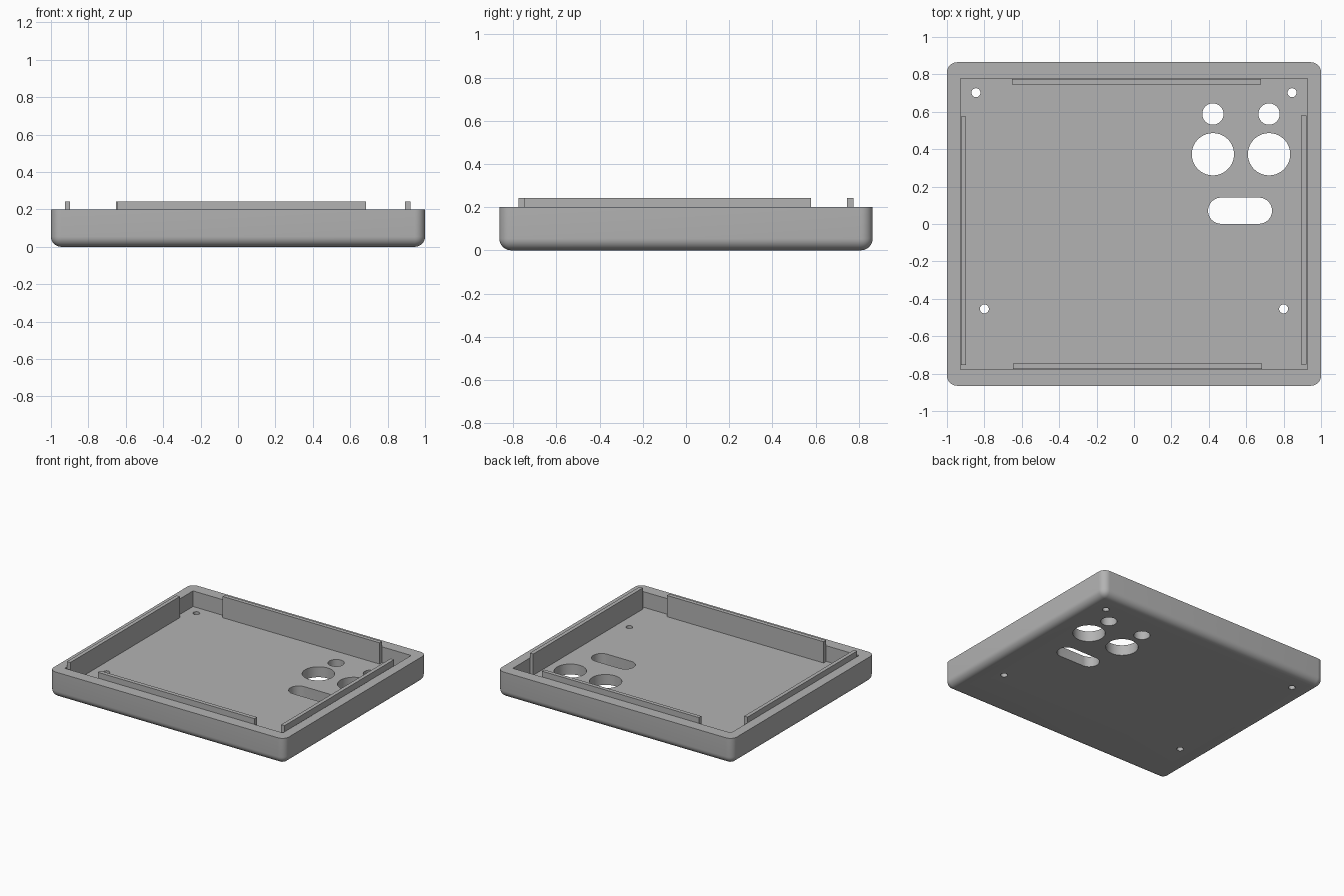
import bpy, bmesh, math

if "Cube" in bpy.data.objects:
    bpy.data.objects.remove(bpy.data.objects["Cube"], do_unlink=True)

FLOOR, RIM, RAIL_TOP = 0.08, 0.2, 0.243
HALF_X, HALF_Y, RADIUS = 1.0, 0.865, 0.055

grey = bpy.data.materials.new("plain grey")
grey.use_nodes = True
grey.diffuse_color = (0.45, 0.45, 0.45, 1)
grey.node_tree.nodes["Principled BSDF"].inputs["Base Color"].default_value = grey.diffuse_color


def make_object(name, bm):
    bmesh.ops.recalc_face_normals(bm, faces=bm.faces)
    mesh = bpy.data.meshes.new(name)
    bm.to_mesh(mesh)
    bm.free()
    mesh.materials.append(grey)
    obj = bpy.data.objects.new(name, mesh)
    bpy.context.collection.objects.link(obj)
    return obj


def box_mesh(x0, x1, y0, y1, z0, z1):
    bm = bmesh.new()
    bmesh.ops.create_cube(bm, size=1)
    for v in bm.verts:
        v.co.x = x1 if v.co.x > 0 else x0
        v.co.y = y1 if v.co.y > 0 else y0
        v.co.z = z1 if v.co.z > 0 else z0
    return bm


def round_cutter(x, y, radius, stretch=0, sides=48):
    """Upright prism; stretch pulls the two halves apart into a slot."""
    bm = bmesh.new()
    rim = []
    for i in range(sides):
        a = 2 * math.pi * (i + 0.5) / sides
        shift = math.copysign(stretch, math.cos(a))
        rim.append(bm.verts.new((x + shift + radius * math.cos(a), y + radius * math.sin(a), -0.1)))
    face = bm.faces.new(rim)
    top = bmesh.ops.extrude_face_region(bm, geom=[face])["geom"]
    bmesh.ops.translate(bm, verts=[g for g in top if isinstance(g, bmesh.types.BMVert)], vec=(0, 0, 0.25))
    return make_object("cutter", bm)


def cut(target, cutter):
    mod = target.modifiers.new("cut", "BOOLEAN")
    mod.operation, mod.solver, mod.object = "DIFFERENCE", "EXACT", cutter
    bpy.context.view_layer.objects.active = target
    bpy.ops.object.modifier_apply(modifier=mod.name)
    bpy.data.objects.remove(cutter, do_unlink=True)


# Tray with rounded upright corners and rounded bottom edge
bm = box_mesh(-HALF_X, HALF_X, -HALF_Y, HALF_Y, 0, RIM)
soft = [e for e in bm.edges if min(v.co.z for v in e.verts) < RIM / 2]
bmesh.ops.bevel(bm, geom=soft, offset=RADIUS, segments=8, profile=0.5, affect="EDGES")
tray = make_object("tray", bm)

# Hollow inside
cut(tray, make_object("cutter", box_mesh(-0.927, 0.927, -0.778, 0.778, FLOOR, 0.4)))

# Screw holes
for side in (-1, 1):
    cut(tray, round_cutter(side * 0.845, 0.702, 0.024, sides=24))
    cut(tray, round_cutter(side * 0.80, -0.454, 0.024, sides=24))

# Paired round openings and the slot
for x in (0.422, 0.722):
    cut(tray, round_cutter(x, 0.588, 0.057))
    cut(tray, round_cutter(x, 0.373, 0.113))
cut(tray, round_cutter(0.567, 0.071, 0.07, stretch=0.101))

bpy.ops.object.select_all(action="DESELECT")
tray.select_set(True)
bpy.context.view_layer.objects.active = tray
bpy.ops.object.shade_smooth_by_angle(angle=math.radians(30))

# Locating rails standing inside the walls
rails = {
    "back_rail": (-0.652, 0.68, 0.746, 0.776),
    "front_rail": (-0.648, 0.684, -0.776, -0.745),
    "right_rail": (-0.926, -0.897, -0.754, 0.575),
    "left_rail": (0.892, 0.921, -0.75, 0.58),
}
for name, extent in rails.items():
    make_object(name, box_mesh(*extent, FLOOR - 0.01, RAIL_TOP))
